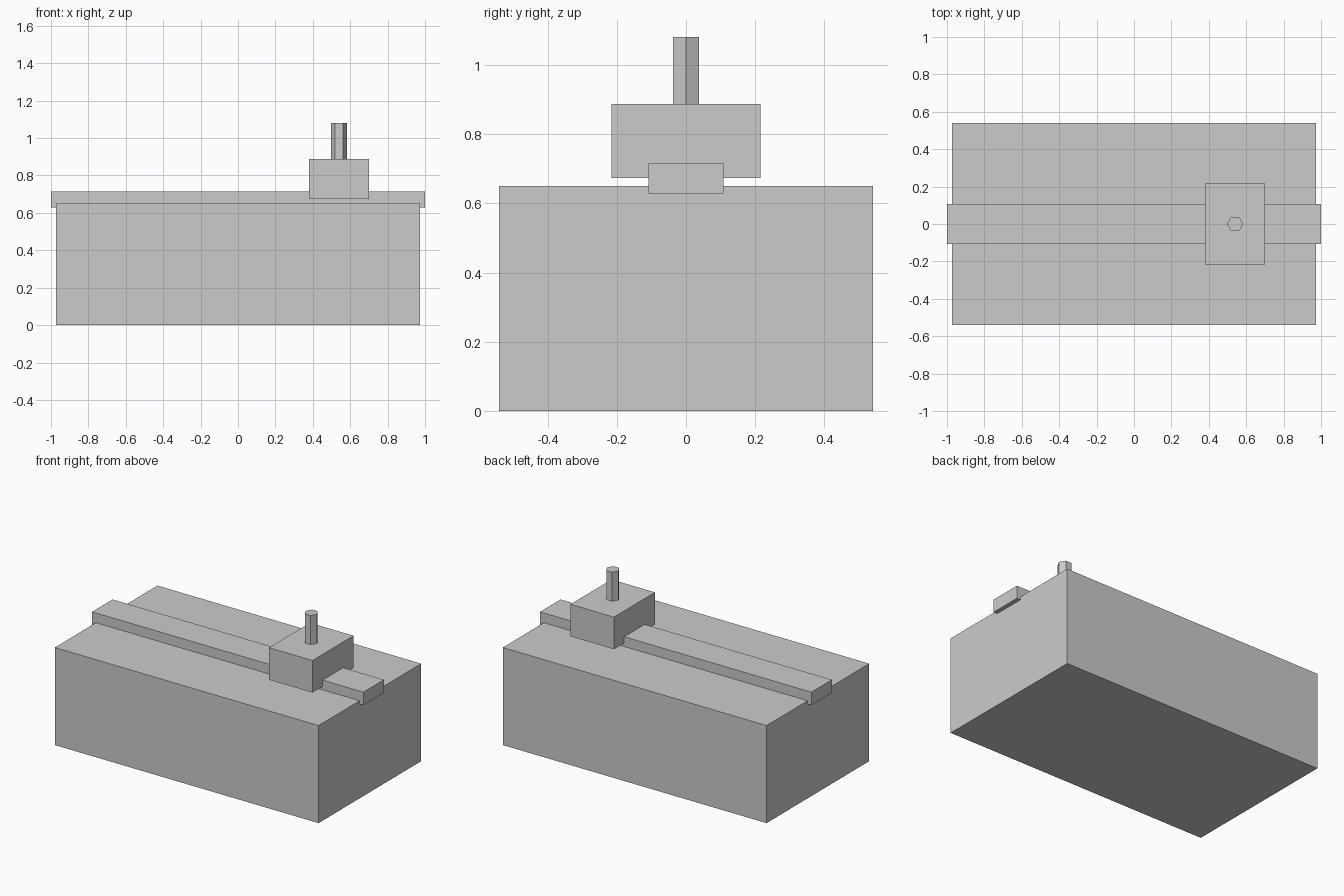
import bpy

if "Cube" in bpy.data.objects:
    bpy.data.objects.remove(bpy.data.objects["Cube"])


def box(name, x, y, z):
    """Box from (min, max) ranges on each axis."""
    verts = [(a, b, c) for a in x for b in y for c in z]
    faces = [(0, 1, 3, 2), (4, 6, 7, 5), (0, 4, 5, 1),
             (2, 3, 7, 6), (0, 2, 6, 4), (1, 5, 7, 3)]
    mesh = bpy.data.meshes.new(name)
    mesh.from_pydata(verts, [], faces)
    obj = bpy.data.objects.new(name, mesh)
    bpy.context.collection.objects.link(obj)
    return obj


# Main body
box("base_block", (-0.972, 0.972), (-0.54, 0.54), (0, 0.65))

# Guide rail, sunk slightly into the body and overhanging both ends
box("guide_rail", (-1, 1), (-0.108, 0.108), (0.629, 0.715))

# Sliding carriage straddling the rail
box("carriage", (0.38, 0.70), (-0.216, 0.216), (0.673, 0.887))

# Hexagonal post with corners pointing along x
z0, z1 = 0.88, 1.081
bpy.ops.mesh.primitive_cylinder_add(vertices=6, radius=0.043, depth=z1 - z0,
                                    location=(0.54, 0, (z0 + z1) / 2),
                                    rotation=(0, 0, 0.5235988))
bpy.context.object.name = "hex_post"
